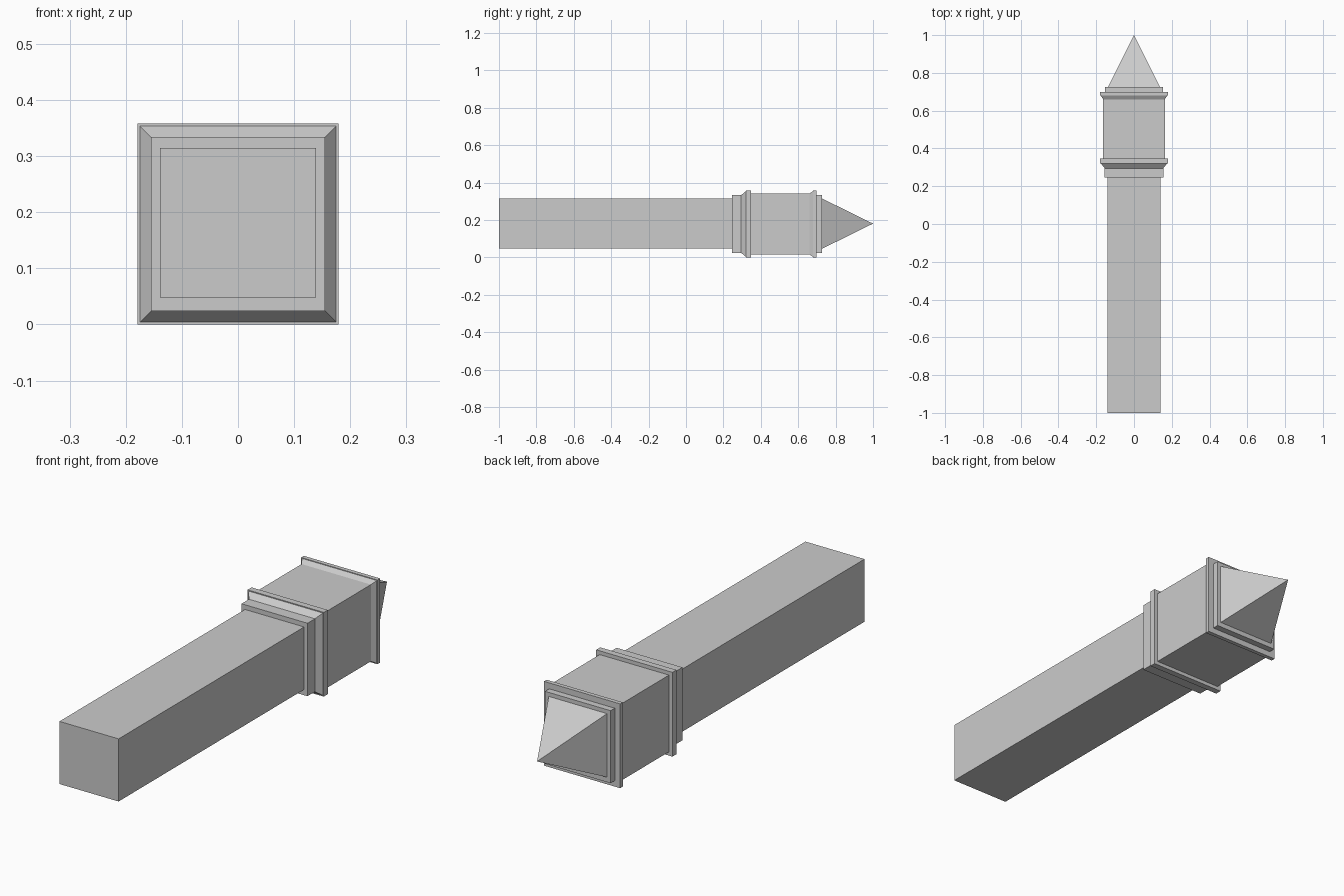
import bpy, bmesh

if "Cube" in bpy.data.objects:
    bpy.data.objects.remove(bpy.data.objects["Cube"])

CENTRE_Z = 0.179


def prism(name, profile, cz=CENTRE_Z):
    """Loft rectangular rings along y; profile holds (y, half width, half height)."""
    bm = bmesh.new()
    rings = []
    for y, hx, hz in profile:
        if hx == 0:
            rings.append([bm.verts.new((0, y, cz))])
        else:
            rings.append([bm.verts.new((sx * hx, y, cz + sz * hz))
                          for sx, sz in ((-1, -1), (1, -1), (1, 1), (-1, 1))])
    for a, b in zip(rings, rings[1:]):
        for i in range(4):
            j = (i + 1) % 4
            if len(b) == 1:
                bm.faces.new((a[i], a[j], b[0]))
            else:
                bm.faces.new((a[i], a[j], b[j], b[i]))
    for ring in (rings[0], rings[-1]):
        if len(ring) == 4:
            bm.faces.new(ring)
    bmesh.ops.recalc_face_normals(bm, faces=bm.faces)
    mesh = bpy.data.meshes.new(name)
    bm.to_mesh(mesh)
    bm.free()
    obj = bpy.data.objects.new(name, mesh)
    bpy.context.collection.objects.link(obj)
    return obj


def square(*points):
    return [(y, h, h) for y, h in points]


# Long plain shaft
prism("shaft", [(-1.0, 0.139, 0.133), (0.26, 0.139, 0.133)], cz=0.181)

# Lower collar, with a chamfer flaring out to a flange
prism("lower_collar", square((0.245, 0.155), (0.295, 0.155), (0.32, 0.175)))
prism("lower_flange", square((0.32, 0.179), (0.347, 0.179)))

# Thick block between the flanges
prism("block", square((0.345, 0.163), (0.69, 0.163)))

# Upper flared moulding and its collar
prism("upper_flange", square((0.655, 0.16), (0.68, 0.176), (0.68, 0.179), (0.698, 0.179)))
prism("upper_collar", square((0.695, 0.154), (0.726, 0.154)))

# Pyramid tip
prism("pyramid_cap", [(0.724, 0.138, 0.136), (1.0, 0, 0)], cz=0.181)
